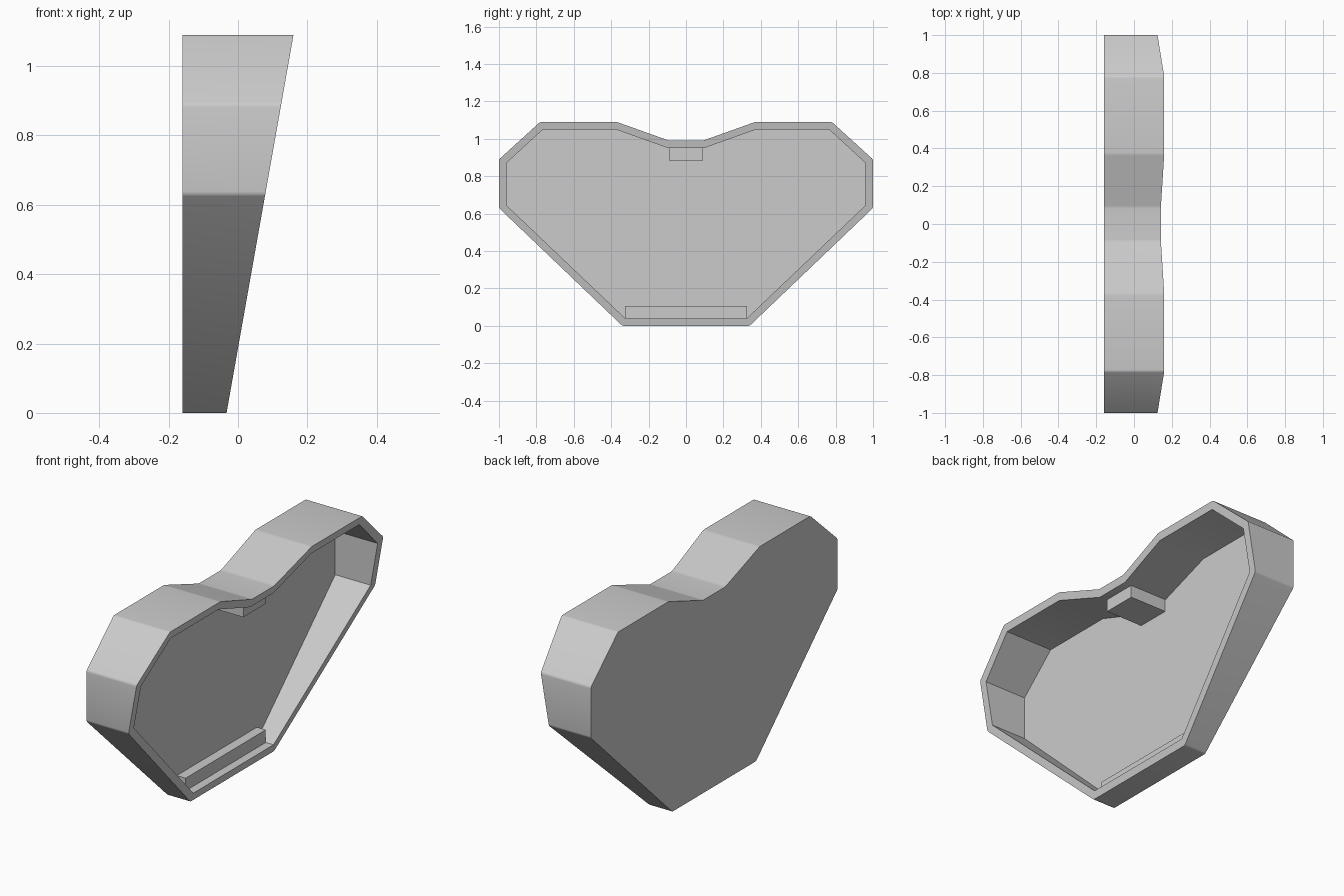
import bpy, bmesh

cube = bpy.data.objects.get("Cube")
if cube:
    bpy.data.objects.remove(cube)

BACK, FLOOR = -0.16, -0.12
GREY = (0.6, 0.6, 0.6, 1)

grey = bpy.data.materials.new("plain grey")
grey.use_nodes = True
grey.diffuse_color = GREY
grey.node_tree.nodes["Principled BSDF"].inputs["Base Color"].default_value = GREY


def rim_x(z):
    """Slanted plane of the open side."""
    return -0.033 + 0.193 * z / 1.09


def mirrored(half):
    return half + [(-y, z) for y, z in reversed(half)]


def add_object(name, bm):
    bmesh.ops.recalc_face_normals(bm, faces=bm.faces)
    mesh = bpy.data.meshes.new(name)
    bm.to_mesh(mesh)
    bm.free()
    mesh.materials.append(grey)
    obj = bpy.data.objects.new(name, mesh)
    bpy.context.collection.objects.link(obj)
    return obj


def add_block(name, x, y, z):
    bm = bmesh.new()
    bmesh.ops.create_cube(bm, size=1)
    for v in bm.verts:
        v.co = [r[0] if c < 0 else r[1] for c, r in zip(v.co, (x, y, z))]
    return add_object(name, bm)


# Half outlines in (y, z), from the bottom corner up to the notch
outer = mirrored([(0.34, 0), (1, 0.63), (1, 0.89), (0.78, 1.09), (0.37, 1.09), (0.09, 0.99)])
inner = mirrored([(0.325, 0.04), (0.96, 0.645), (0.96, 0.87), (0.765, 1.05), (0.375, 1.05), (0.095, 0.95)])

# Hollow tray: back, outer wall, slanted rim, inner wall, floor
bm = bmesh.new()
loops = [
    [bm.verts.new((BACK, y, z)) for y, z in outer],
    [bm.verts.new((rim_x(z), y, z)) for y, z in outer],
    [bm.verts.new((rim_x(z), y, z)) for y, z in inner],
    [bm.verts.new((FLOOR, y, z)) for y, z in inner],
]
bm.faces.new(loops[0])
bm.faces.new(loops[-1])
count = len(outer)
for a, b in zip(loops, loops[1:]):
    for i in range(count):
        j = (i + 1) % count
        bm.faces.new((a[i], a[j], b[j], b[i]))

# Slightly rounded outer corners
corners = [bm.edges.get((a, b)) for a, b in zip(loops[0], loops[1])]
bmesh.ops.bevel(bm, geom=corners, offset=0.008, segments=3, profile=0.5, affect="EDGES")
tray = add_object("tray", bm)
bpy.context.view_layer.objects.active = tray
tray.select_set(True)
bpy.ops.object.shade_smooth_by_angle(angle=0.35)

# Ledge along the bottom and tab under the notch
add_block("bottom_ledge", (FLOOR - 0.01, -0.07), (-0.325, 0.325), (0.035, 0.105))
add_block("top_tab", (FLOOR - 0.01, 0.093), (-0.09, 0.09), (0.885, 0.955))
